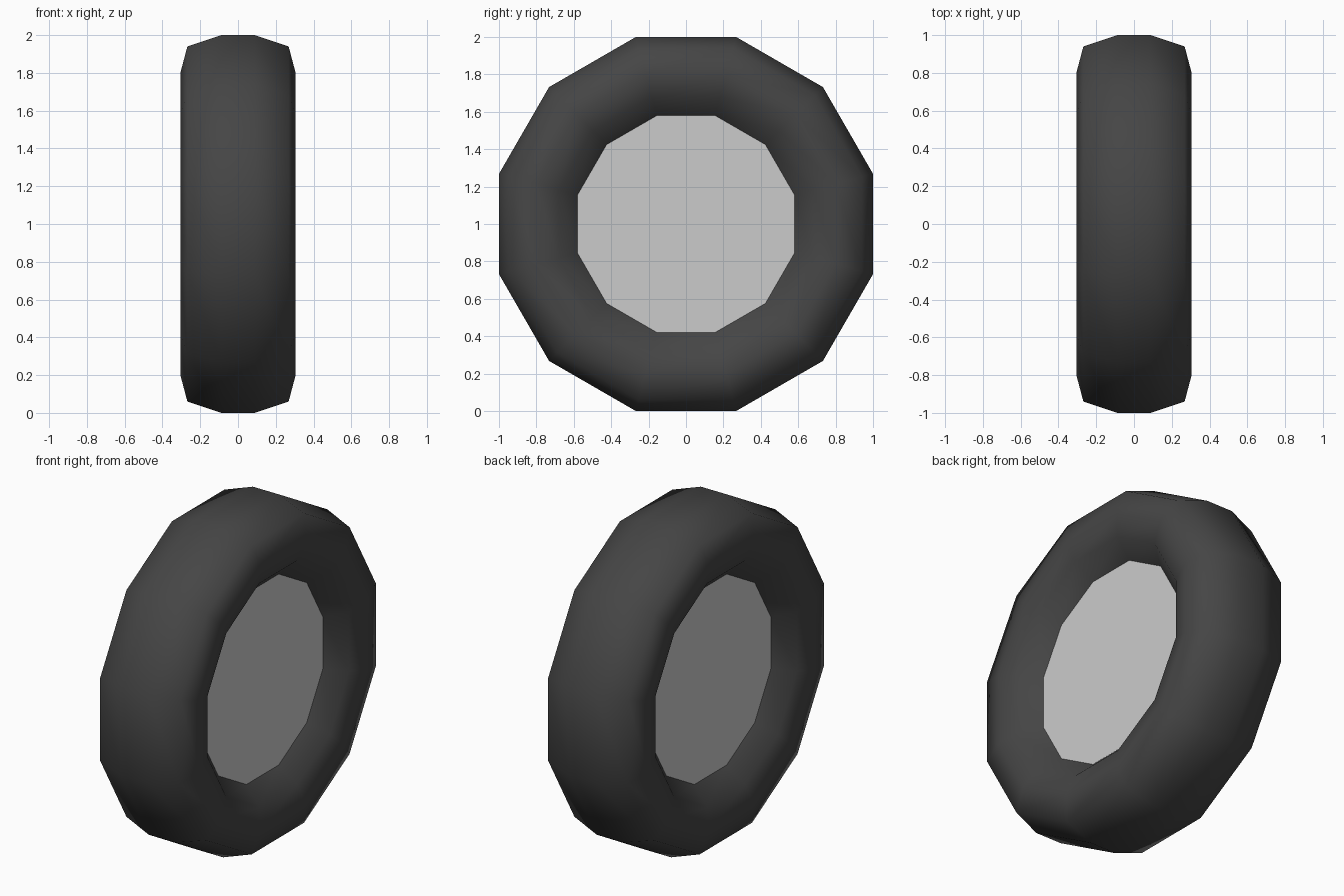
import bpy, bmesh, math

if "Cube" in bpy.data.objects:
    bpy.data.objects.remove(bpy.data.objects["Cube"])

SIDES = 12
FLAT = math.cos(math.pi / SIDES)   # flat-to-corner ratio
HUB_X, HUB_R = 0.165, 0.58

# half cross-section: (x, distance from axle to the flat)
half = [(0.088, 1.0), (0.268, 0.94), (0.305, 0.80), (0.27, 0.68), (HUB_X, HUB_R)]
profile = [(-x, r) for x, r in reversed(half)] + half


def ring(bm, x, r):
    """12-sided ring round the axle with flats at top, bottom and sides."""
    verts = []
    for i in range(SIDES):
        a = 2 * math.pi * (i + 0.5) / SIDES
        verts.append(bm.verts.new((x, r / FLAT * math.cos(a), 1 + r / FLAT * math.sin(a))))
    return verts


def finish(bm, name, smooth, color=None):
    for f in bm.faces:
        f.smooth = smooth
    mesh = bpy.data.meshes.new(name)
    bm.to_mesh(mesh)
    bm.free()
    obj = bpy.data.objects.new(name, mesh)
    bpy.context.collection.objects.link(obj)
    if color:
        mat = bpy.data.materials.new(name + "_rubber")
        mat.diffuse_color = color
        mat.use_nodes = True
        mat.node_tree.nodes["Principled BSDF"].inputs["Base Color"].default_value = mat.diffuse_color
        mesh.materials.append(mat)
    return obj


# tyre: profile swept round the axle
bm = bmesh.new()
rings = [ring(bm, x, r) for x, r in profile]
for a, b in zip(rings, rings[1:]):
    for i in range(SIDES):
        j = (i + 1) % SIDES
        bm.faces.new((a[i], a[j], b[j], b[i]))
bm.normal_update()
if sum(f.normal.z * (f.calc_center_median().z - 1) for f in bm.faces) < 0:
    bmesh.ops.reverse_faces(bm, faces=bm.faces[:])
finish(bm, "tyre", True, (0.06, 0.06, 0.06, 1))

# flat hub discs on both sides
for side, name in ((1, "hub_disc_right"), (-1, "hub_disc_left")):
    bm = bmesh.new()
    verts = ring(bm, side * HUB_X, HUB_R)
    bm.faces.new(verts if side > 0 else verts[::-1])
    finish(bm, name, False)
